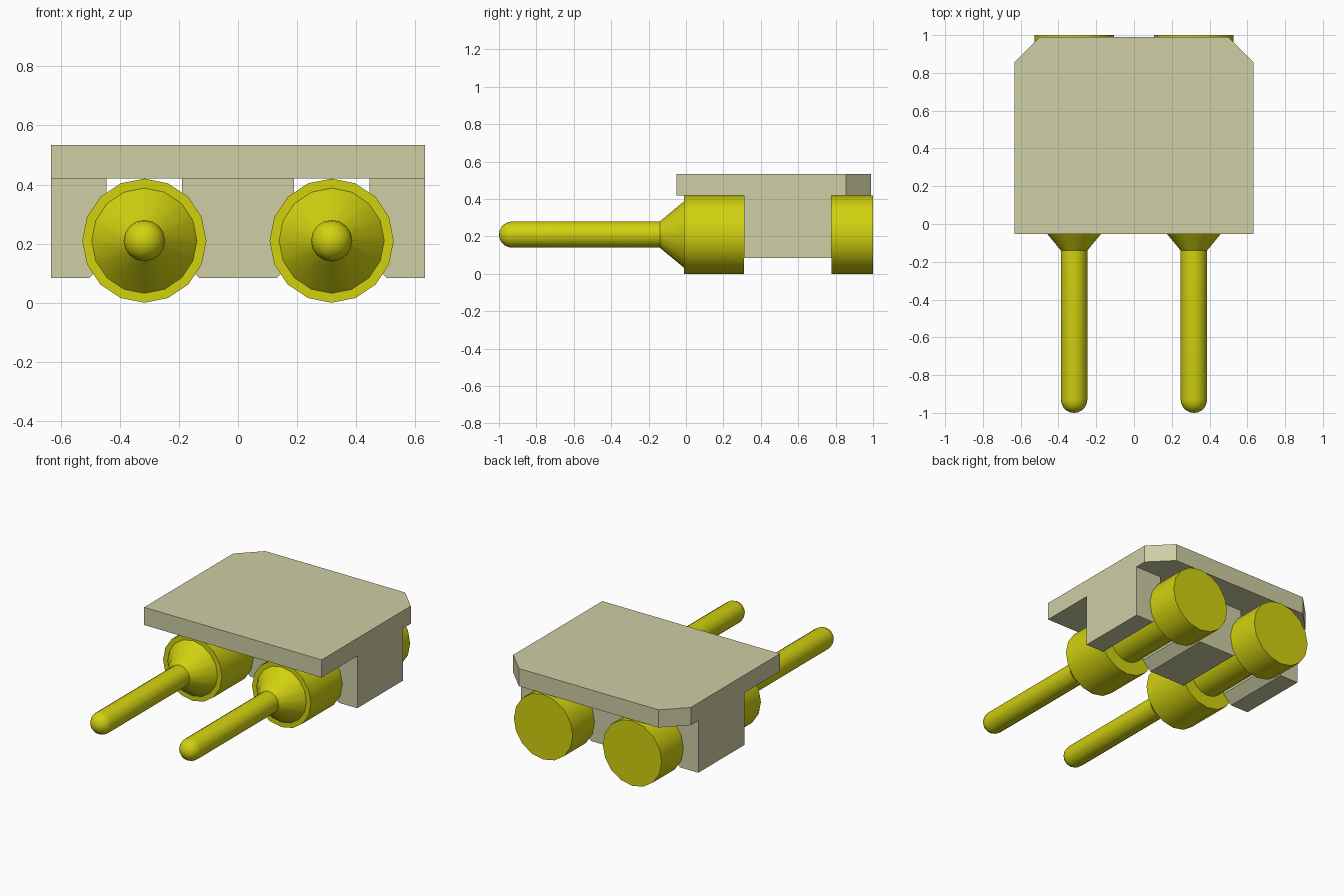
import bpy, bmesh, math
from mathutils import Matrix

cube = bpy.data.objects.get("Cube")
if cube:
    bpy.data.objects.remove(cube)


def material(name, rgb):
    m = bpy.data.materials.new(name)
    m.use_nodes = True
    m.diffuse_color = (*rgb, 1)
    m.node_tree.nodes["Principled BSDF"].inputs["Base Color"].default_value = (*rgb, 1)
    return m


BEIGE = material("pale beige", (0.62, 0.62, 0.38))
YELLOW = material("yellow", (0.64, 0.64, 0.005))


def finish(name, bm, mat):
    bmesh.ops.recalc_face_normals(bm, faces=bm.faces)
    mesh = bpy.data.meshes.new(name)
    bm.to_mesh(mesh)
    bm.free()
    mesh.materials.append(mat)
    ob = bpy.data.objects.new(name, mesh)
    bpy.context.collection.objects.link(ob)
    return ob


def prism(name, points, depth, mat):
    """Extrude a closed outline of 3D points along a vector."""
    bm = bmesh.new()
    face = bm.faces.new([bm.verts.new(p) for p in points])
    new = bmesh.ops.extrude_face_region(bm, geom=[face])["geom"]
    bmesh.ops.translate(bm, vec=depth, verts=[v for v in new if isinstance(v, bmesh.types.BMVert)])
    return finish(name, bm, mat)


def lathe(name, profile, x, z, mat, sides=16):
    """Turn a (radius, y) profile around an axis parallel to y."""
    bm = bmesh.new()
    verts = [bm.verts.new((0, y, r)) for r, y in profile]
    edges = [bm.edges.new(pair) for pair in zip(verts, verts[1:])]
    bmesh.ops.spin(bm, geom=verts + edges, cent=(0, 0, 0), axis=(0, 1, 0),
                   angle=math.tau, steps=sides, use_duplicate=False)
    bmesh.ops.remove_doubles(bm, verts=bm.verts, dist=1e-4)
    bmesh.ops.transform(bm, matrix=Matrix.Translation((x, 0, z)), verts=bm.verts)
    ob = finish(name, bm, mat)
    bpy.ops.object.select_all(action="DESELECT")
    bpy.context.view_layer.objects.active = ob
    ob.select_set(True)
    bpy.ops.object.shade_smooth_by_angle(angle=math.radians(30))
    return ob


W, PIN_X, PIN_Z = 0.633, 0.317, 0.21

# Top plate with two cut rear corners
plate = [(-W, -0.052), (W, -0.052), (W, 0.855), (0.498, 0.99), (-0.498, 0.99), (-W, 0.855)]
prism("top_plate", [(x, y, 0.42) for x, y in plate], (0, 0, 0.114), BEIGE)

# Clamp block: two slots open downward, flared at the mouth
TOP, BOTTOM, SLOT, MOUTH = 0.42, 0.084, 0.128, 0.186
FLARE = BOTTOM + MOUTH - SLOT


def rib(name, x0, x1, flare0, flare1):
    f = MOUTH - SLOT
    pts = [(x0, TOP), (x1, TOP)]
    pts += [(x1, FLARE), (x1 - f, BOTTOM)] if flare1 else [(x1, BOTTOM)]
    pts += [(x0 + f, BOTTOM), (x0, FLARE)] if flare0 else [(x0, BOTTOM)]
    prism(name, [(x, 0.31, z) for x, z in pts], (0, 0.468, 0), BEIGE)


rib("clamp_rib_right", -W, -PIN_X - SLOT, False, True)
rib("clamp_rib_middle", -PIN_X + SLOT, PIN_X - SLOT, True, True)
rib("clamp_rib_left", PIN_X + SLOT, W, True, False)

# Pins: domed tip, shaft, cone, collar, neck in the slot and rear head
TIP_R = 0.07
dome = [(TIP_R * math.sin(a), -0.93 - TIP_R * math.cos(a))
        for a in (math.radians(18 * i) for i in range(6))]
pin = dome + [(TIP_R, -0.14), (0.178, -0.01), (0.21, -0.01), (0.21, 0.31), (0.126, 0.31),
              (0.126, 0.778), (0.21, 0.778), (0.21, 1.0), (0, 1.0)]
for side, sx in (("right", -1), ("left", 1)):
    lathe("pin_" + side, pin, sx * PIN_X, PIN_Z, YELLOW)
